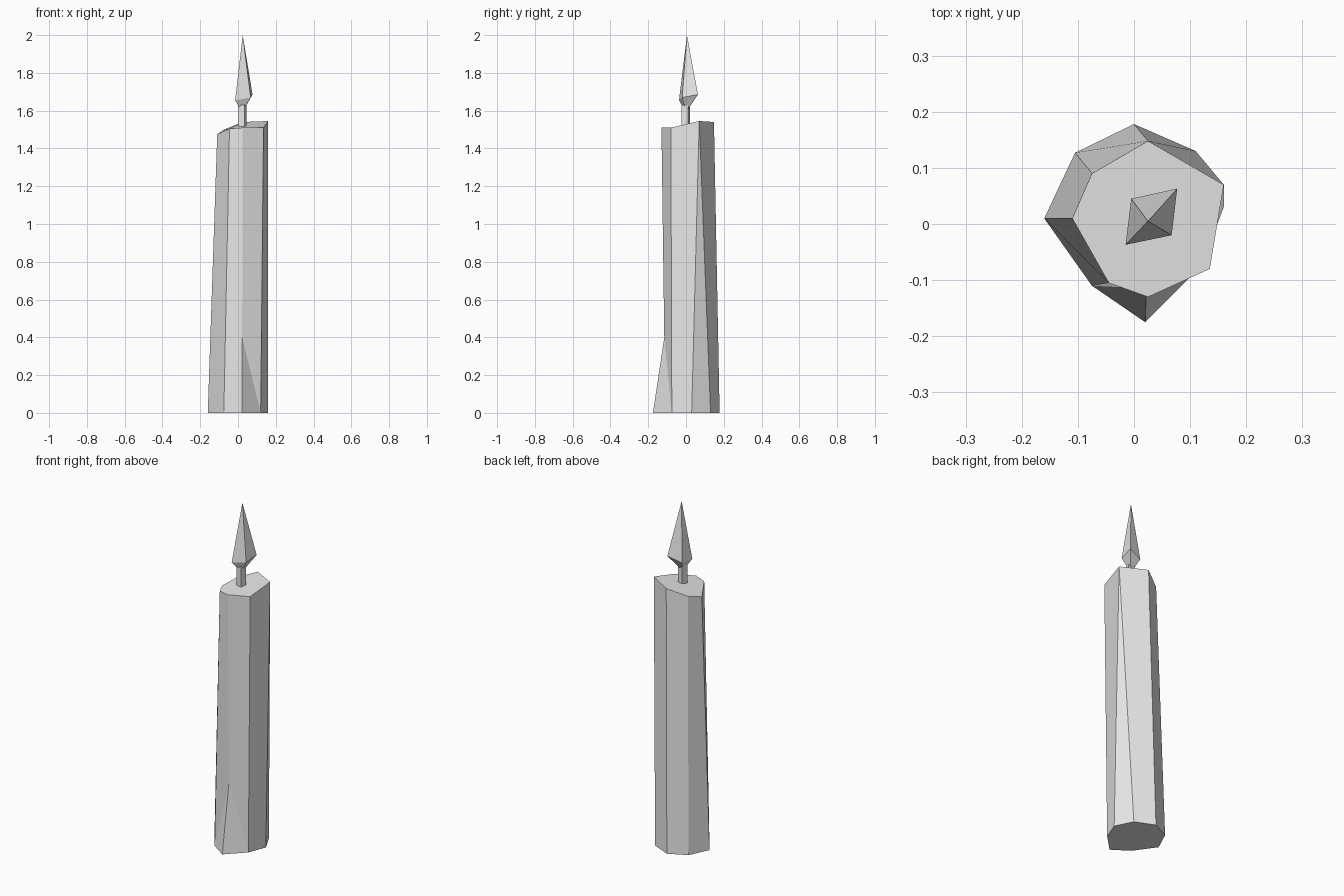
import bpy, bmesh
from math import radians
from mathutils import Matrix, Vector

cube = bpy.data.objects.get("Cube")
if cube:
    bpy.data.objects.remove(cube, do_unlink=True)

grey = bpy.data.materials.new("plain grey")
grey.use_nodes = True
tone = (0.8, 0.8, 0.8, 1)
grey.diffuse_color = tone
grey.node_tree.nodes["Principled BSDF"].inputs["Base Color"].default_value = tone


def finish(name, bm):
    bmesh.ops.recalc_face_normals(bm, faces=bm.faces)
    mesh = bpy.data.meshes.new(name)
    bm.to_mesh(mesh)
    bm.free()
    mesh.materials.append(grey)
    obj = bpy.data.objects.new(name, mesh)
    bpy.context.collection.objects.link(obj)
    return obj


def loft(bm, low, high):
    """Join two rings of vertices; repeated vertices give triangles."""
    for i in range(len(low)):
        j = (i + 1) % len(low)
        bm.faces.new(dict.fromkeys((low[i], low[j], high[j], high[i])))


# Wax body: uneven eight-sided foot rising to a sloping seven-sided rim
foot = [(-.16, .01), (-.075, -.11), (.02, -.175), (.12, -.075),
        (.16, .03), (.11, .13), (0, .178), (-.105, .127)]
rim = [(-.11, .01, 1.475), (-.045, -.105, 1.505), (.025, -.13, 1.51),
       (.135, -.08, 1.51), (.16, .07, 1.545), (.025, .148, 1.54), (-.075, .09, 1.5)]
bm = bmesh.new()
low = [bm.verts.new((x, y, 0)) for x, y in foot]
top = [bm.verts.new(p) for p in rim]
high = top[:5] + top[4:]
loft(bm, low, high)
bm.faces.new(low)
bm.faces.new(top)

# Crease across the back quad
back = next(f for f in bm.faces if len(f.verts) == 4 and low[6] in f.verts and low[7] in f.verts
            and top[6] in f.verts)
bmesh.utils.face_split(back, low[7], top[5])

# Flared drip at the front of the foot
edge = bm.edges.get((low[2], top[2]))
_, drip = bmesh.utils.edge_split(edge, low[2], 0.25)
drip.co = (.022, -.115, .4)
for corner in (low[1], low[3]):
    side = next(f for f in drip.link_faces if corner in f.verts)
    bmesh.utils.face_split(side, drip, corner)
finish("candle_body", bm)

# Wick: thin square post, slightly turned
bm = bmesh.new()
bmesh.ops.create_cube(bm, size=1, matrix=(
    Matrix.Translation((.023, -.002, 1.565)) @ Matrix.Rotation(radians(-16), 4, 'Z')
    @ Matrix.Diagonal((.036, .036, .13, 1))))
finish("wick", bm)

# Flame: four-sided spike with a short point underneath
bm = bmesh.new()
ring = [bm.verts.new(p) for p in ((-.015, -.037, 1.655), (.067, -.02, 1.67),
                                  (.077, .063, 1.685), (-.005, .045, 1.66))]
for tip in ((.025, .005, 2), (.022, 0, 1.59)):
    apex = bm.verts.new(tip)
    loft(bm, ring, [apex] * 4)
finish("flame", bm)
